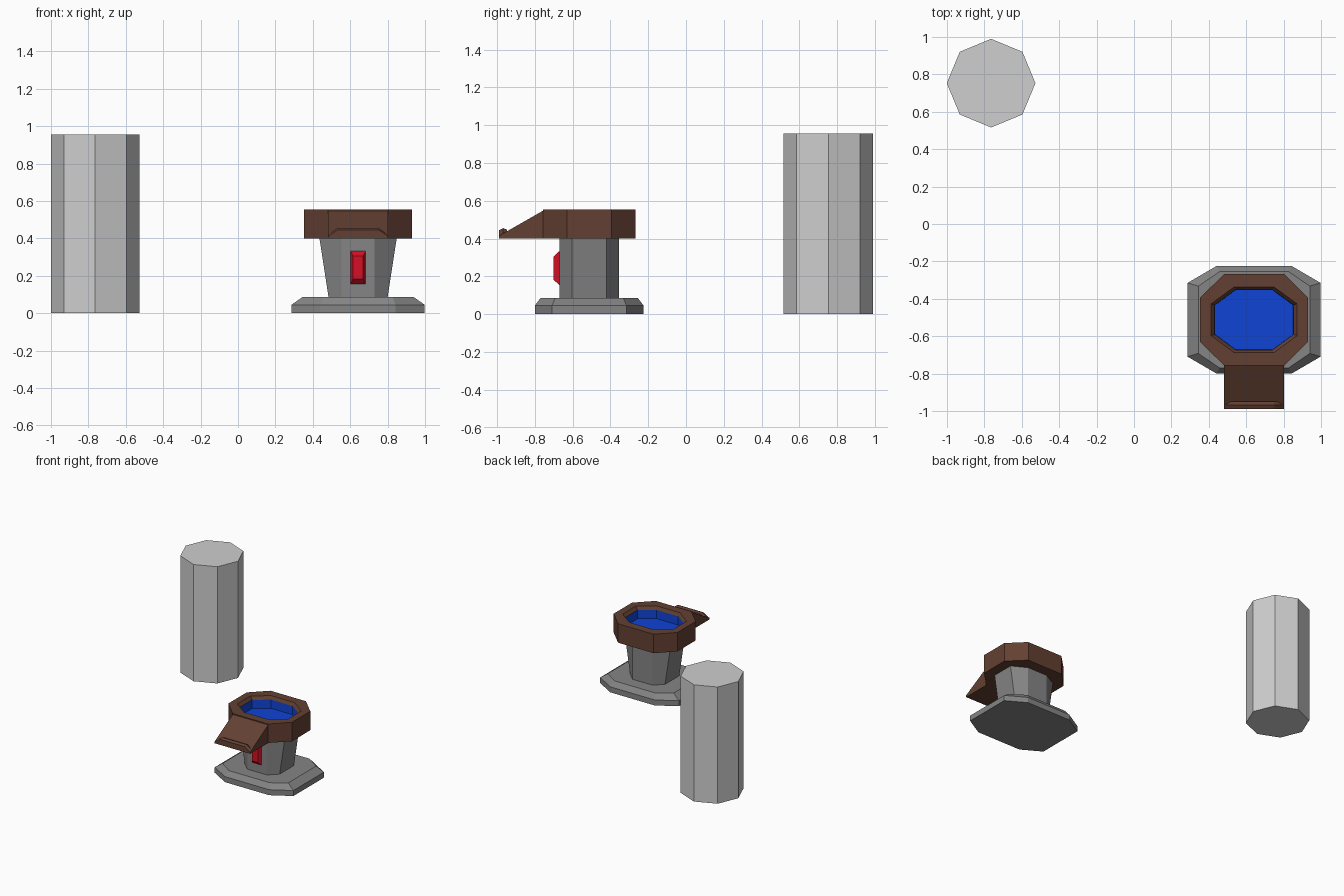
import bpy, bmesh, math

if "Cube" in bpy.data.objects:
    bpy.data.objects.remove(bpy.data.objects["Cube"])

CX, CY = 0.642, -0.512   # centre of the fountain


def material(name, rgb):
    m = bpy.data.materials.new(name)
    m.diffuse_color = (*rgb, 1.0)
    m.use_nodes = True
    m.node_tree.nodes["Principled BSDF"].inputs["Base Color"].default_value = m.diffuse_color
    return m


PALE = material("pale_grey", (0.62, 0.62, 0.62))
GREY = material("stone_grey", (0.235, 0.235, 0.235))
BROWN = material("brown", (0.125, 0.051, 0.032))
BLUE = material("water_blue", (0.005, 0.056, 0.66))
RED = material("button_red", (0.66, 0.005, 0.018))


def octagon(hx, hy, fx, fy, z):
    """Ring with half sizes hx, hy; fx, fy are half lengths of the straight sides."""
    pts = [(hx, -fy), (hx, fy), (fx, hy), (-fx, hy),
           (-hx, fy), (-hx, -fy), (-fx, -hy), (fx, -hy)]
    return [(CX + x, CY + y, z) for x, y in pts]


def loft(name, rings, mats, blue_from=None):
    """Skin consecutive rings and cap both ends."""
    bm = bmesh.new()
    vs = [[bm.verts.new(p) for p in r] for r in rings]
    n = len(rings[0])
    bm.faces.new(vs[0])
    for k in range(len(vs) - 1):
        for i in range(n):
            j = (i + 1) % n
            f = bm.faces.new((vs[k][i], vs[k][j], vs[k + 1][j], vs[k + 1][i]))
            if blue_from is not None and k >= blue_from:
                f.material_index = 1
    cap = bm.faces.new(vs[-1])
    if blue_from is not None:
        cap.material_index = 1
    bmesh.ops.recalc_face_normals(bm, faces=bm.faces)
    me = bpy.data.meshes.new(name)
    bm.to_mesh(me)
    bm.free()
    for m in mats:
        me.materials.append(m)
    ob = bpy.data.objects.new(name, me)
    bpy.context.collection.objects.link(ob)
    return ob


def rect_xz(hx, z0, z1, y):
    return [(CX - hx, y, z0), (CX + hx, y, z0), (CX + hx, y, z1), (CX - hx, y, z1)]


# free-standing eight-sided pillar
def pillar_ring(z):
    return [(-0.764 + 0.237 * math.cos(i * math.pi / 4),
             0.753 + 0.237 * math.sin(i * math.pi / 4), z) for i in range(8)]


loft("pillar", [pillar_ring(0), pillar_ring(0.955)], [PALE])

# stepped foot with a bevelled upper edge
loft("foot", [octagon(0.356, 0.288, 0.2, 0.197, 0),
              octagon(0.356, 0.288, 0.2, 0.197, 0.045),
              octagon(0.298, 0.257, 0.185, 0.18, 0.086)], [GREY])

# flared column
loft("column", [octagon(0.157, 0.157, 0.089, 0.092, 0.08),
                octagon(0.208, 0.157, 0.089, 0.092, 0.41)], [GREY])

# basin: outer wall, rim, inner bevel, blue inner wall and floor
loft("basin", [octagon(0.288, 0.244, 0.161, 0.118, 0.40),
               octagon(0.288, 0.244, 0.161, 0.118, 0.555),
               octagon(0.230, 0.176, 0.106, 0.085, 0.555),
               octagon(0.211, 0.161, 0.098, 0.079, 0.53),
               octagon(0.209, 0.160, 0.097, 0.078, 0.46)], [BROWN, BLUE], blue_from=3)

# sloping spout
W = 0.161
profile = [(-0.70, 0.40), (-0.988, 0.40), (-0.988, 0.415), (-0.743, 0.555), (-0.70, 0.555)]
loft("spout", [[(CX + s * W, y, z) for y, z in profile] for s in (-1, 1)], [BROWN])

# small raised lip on the spout tip
lip = [(-0.158, 0.413), (0.158, 0.413), (0.11, 0.445), (-0.11, 0.445)]
loft("spout_lip", [[(CX + x, -0.988, z) for x, z in lip],
                   [(CX + x, -0.967, z + 0.010) for x, z in lip],
                   [(CX + x, -0.948, z + 0.002) for x, z in lip]], [BROWN])

# red push button on the column front
loft("button", [rect_xz(0.041, 0.155, 0.332, -0.66),
                rect_xz(0.041, 0.155, 0.332, -0.672),
                rect_xz(0.027, 0.182, 0.306, -0.70)], [RED])
